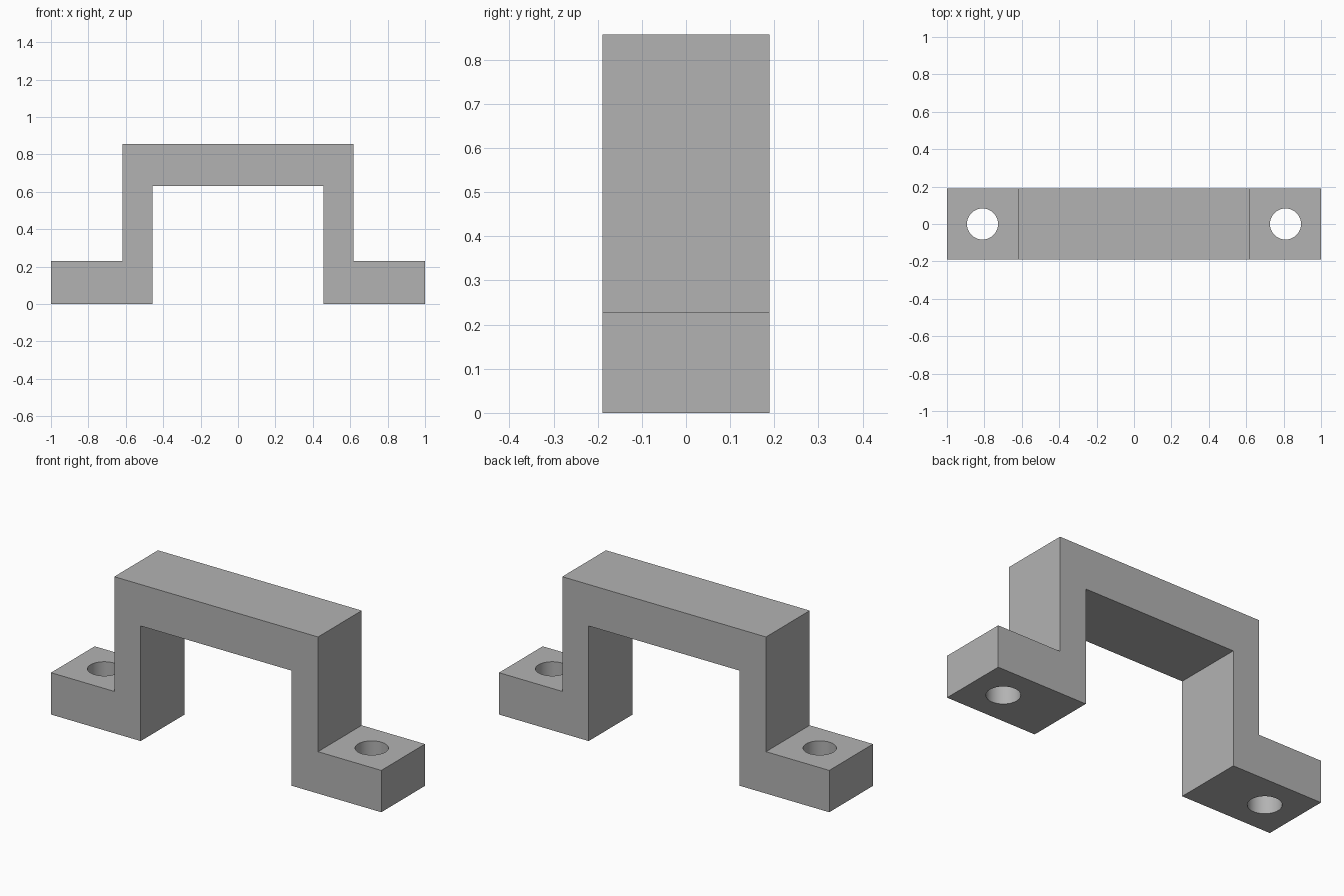
import bpy, bmesh, math

cube = bpy.data.objects.get("Cube")
if cube:
    bpy.data.objects.remove(cube, do_unlink=True)

HALF_DEPTH = 0.189
HOLE_X, HOLE_R = 0.81, 0.083

grey = bpy.data.materials.new("plain grey")
grey.use_nodes = True
colour = (0.45, 0.45, 0.45, 1)
grey.diffuse_color = colour
grey.node_tree.nodes["Principled BSDF"].inputs["Base Color"].default_value = colour

# Bracket body: half outline mirrored, then extruded from front to back
half = [(0.457, 0.63), (0.457, 0), (1, 0), (1, 0.229), (0.617, 0.229), (0.617, 0.857)]
outline = half + [(-x, z) for x, z in reversed(half)]
bm = bmesh.new()
face = bm.faces.new([bm.verts.new((x, -HALF_DEPTH, z)) for x, z in outline])
swept = bmesh.ops.extrude_face_region(bm, geom=[face])["geom"]
back = [v for v in swept if isinstance(v, bmesh.types.BMVert)]
bmesh.ops.translate(bm, verts=back, vec=(0, 2 * HALF_DEPTH, 0))
bmesh.ops.recalc_face_normals(bm, faces=bm.faces)
mesh = bpy.data.meshes.new("bracket")
bm.to_mesh(mesh)
bm.free()
mesh.materials.append(grey)
bracket = bpy.data.objects.new("bracket", mesh)
bpy.context.collection.objects.link(bracket)

# Screw hole through each foot
for side, name in ((1, "left"), (-1, "right")):
    bpy.ops.mesh.primitive_cylinder_add(vertices=64, radius=HOLE_R, depth=0.6,
                                        location=(side * HOLE_X, 0, 0.1))
    cutter = bpy.context.object
    cutter.name = name + "_hole_cutter"
    cutter.data.materials.append(grey)
    cutter.hide_render = True
    cut = bracket.modifiers.new(name + "_hole", "BOOLEAN")
    cut.operation = "DIFFERENCE"
    cut.solver = "EXACT"
    cut.object = cutter
    bpy.context.view_layer.objects.active = bracket
    bpy.ops.object.modifier_apply(modifier=cut.name)
    bpy.data.objects.remove(cutter, do_unlink=True)

# Smooth hole walls, crisp body edges
bpy.ops.object.select_all(action="DESELECT")
bracket.select_set(True)
bpy.context.view_layer.objects.active = bracket
bpy.ops.object.shade_smooth_by_angle(angle=math.radians(30))
